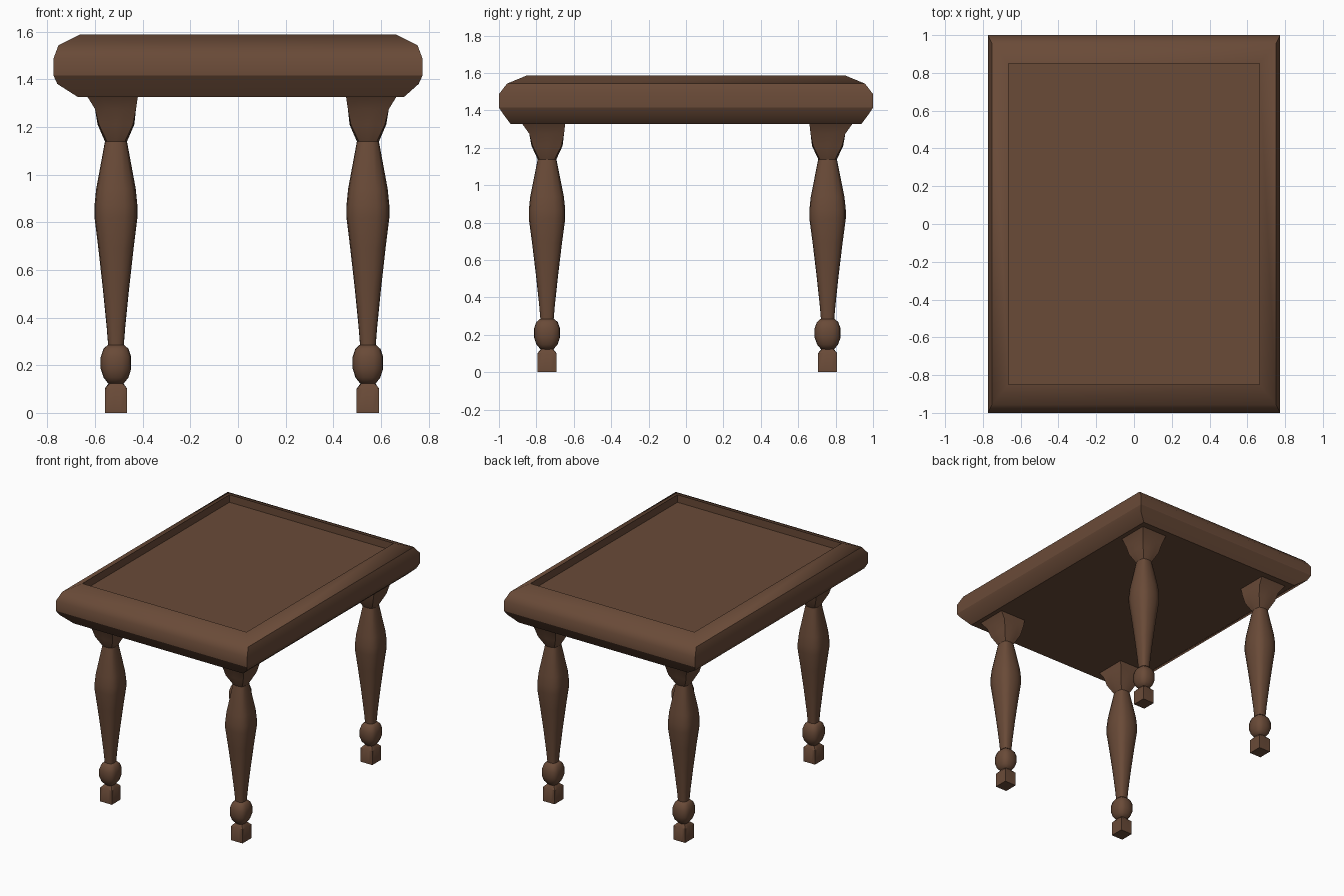
import bpy, bmesh, math

if "Cube" in bpy.data.objects:
    bpy.data.objects.remove(bpy.data.objects["Cube"])

wood = bpy.data.materials.new("dark brown wood")
wood.diffuse_color = (0.142, 0.069, 0.039, 1)
wood.use_nodes = True
wood.node_tree.nodes["Principled BSDF"].inputs["Base Color"].default_value = wood.diffuse_color


def loft(name, rings, angle):
    """Skin a stack of closed rings and cap both ends."""
    bm = bmesh.new()
    loops = [[bm.verts.new(p) for p in ring] for ring in rings]
    n = len(loops[0])
    for a, b in zip(loops, loops[1:]):
        for i in range(n):
            j = (i + 1) % n
            bm.faces.new((a[i], a[j], b[j], b[i]))
    bm.faces.new(loops[0][::-1])
    bm.faces.new(loops[-1])
    bmesh.ops.recalc_face_normals(bm, faces=bm.faces)
    me = bpy.data.meshes.new(name)
    bm.to_mesh(me)
    bm.free()
    ob = bpy.data.objects.new(name, me)
    bpy.context.collection.objects.link(ob)
    me.materials.append(wood)
    bpy.ops.object.select_all(action='DESELECT')
    ob.select_set(True)
    bpy.context.view_layer.objects.active = ob
    bpy.ops.object.shade_smooth_by_angle(angle=math.radians(angle))
    return ob


def ring(cx, cy, r, z, square=0.0, n=16):
    """Ring blended between a circle (0) and a square (1), a little deeper in y."""
    pts = []
    for i in range(n):
        c, s = math.cos(math.tau * i / n), math.sin(math.tau * i / n)
        k = r * (1 - square + square / max(abs(c), abs(s)))
        pts.append((cx + k * c, cy + 1.08 * k * s, z))
    return pts


def rect(hx, hy, z, ox=0.0):
    return [(ox - hx, -hy, z), (ox + hx, -hy, z), (ox + hx, hy, z), (ox - hx, hy, z)]


# Table top with a moulded edge and a recessed centre panel
top = loft("table_top", [
    rect(0.685, 0.937, 1.326, 0.012), rect(0.758, 0.977, 1.38),
    rect(0.774, 1.0, 1.415), rect(0.774, 1.0, 1.487),
    rect(0.753, 0.957, 1.543), rect(0.664, 0.85, 1.587),
    rect(0.664, 0.85, 1.532)], 42)
# Keep the underside and the lower edge crisp
for e in top.data.edges:
    za, zb = (top.data.vertices[v].co.z for v in e.vertices)
    if abs(za - zb) < 1e-4 and min(abs(za - 1.415), abs(za - 1.326)) < 1e-3:
        e.use_edge_sharp = True

# Turned profile of a leg: radius, height
spindle = [(0.033, 0.285), (0.039, 0.36), (0.055, 0.52), (0.074, 0.69),
           (0.090, 0.82), (0.090, 0.87), (0.083, 0.94), (0.046, 1.14)]
ball = [(0.03, 0.12), (0.052, 0.148), (0.064, 0.185), (0.064, 0.235),
        (0.053, 0.268), (0.035, 0.285)]

for x, side in ((-0.512, "left"), (0.545, "right")):
    for y, end in ((-0.743, "front"), (0.757, "back")):
        sx, sy = math.copysign(1, x), math.copysign(1, y)
        tag = f"{end}_{side}"
        # Square foot
        loft(f"{tag}_foot", [ring(x, y, 0.047, 0, 1), ring(x, y, 0.047, 0.102, 1),
                             ring(x, y, 0.03, 0.125, 0.5)], 40)
        # Ball and long spindle, both with a rounded-square section
        loft(f"{tag}_ball", [ring(x, y, r, z, 0.35) for r, z in ball], 60)
        loft(f"{tag}_spindle", [ring(x, y, r, z, 0.35) for r, z in spindle], 60)
        # Square cap flaring toward the table corner
        loft(f"{tag}_cap", [
            ring(x, y, 0.046, 1.138, 0.35),
            ring(x, y, 0.077, 1.21, 0.75),
            ring(x + 0.002 * sx, y + 0.002 * sy, 0.086, 1.275, 1),
            ring(x + 0.016 * sx, y + 0.02 * sy, 0.109, 1.335, 1)], 40)
